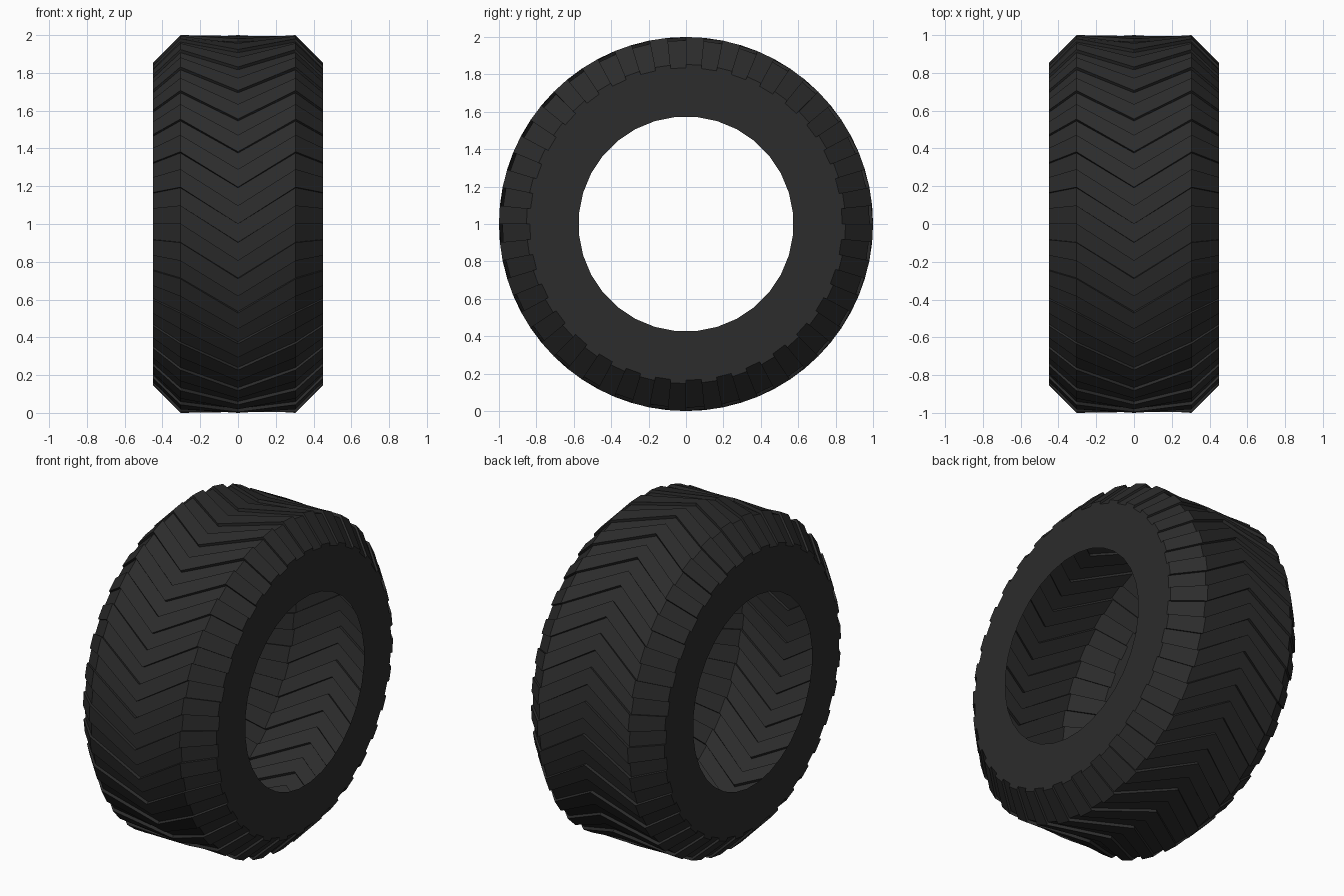
import bpy, bmesh
from math import sin, cos, pi

if "Cube" in bpy.data.objects:
    bpy.data.objects.remove(bpy.data.objects["Cube"])

PERIODS = 32
STEP = 2 * pi / PERIODS
DEPTH = 0.018
HOLE_R = 0.575
# tread cross-section: x, radius, rotation of the lug pattern (chevron)
PROFILE = [(-0.45, 0.853, 0), (-0.305, 1.0, 0), (0, 1.0, -STEP),
           (0.305, 1.0, 0), (0.45, 0.853, 0)]

bm = bmesh.new()


def point(x, r, a):
    return bm.verts.new((x, -r * cos(a), 1 + r * sin(a)))


def tread_ring(x, r, shift):
    """Stepped ring: one raised lug and one groove per period."""
    ring = []
    for k in range(PERIODS):
        a = k * STEP + shift
        for t, d in ((0, 0), (0.5, 0), (0.5, DEPTH), (1, DEPTH)):
            ring.append(point(x, r - d, a + t * STEP))
    return ring


# chevron tread and shoulders
rings = [tread_ring(*p) for p in PROFILE]
n = PERIODS * 4
for a, b in zip(rings, rings[1:]):
    for i in range(n):
        j = (i + 1) % n
        bm.faces.new((a[i], b[i], b[j], a[j]))

# flat sidewalls with an open rim hole
for ring, x in ((rings[0], -0.45), (rings[-1], 0.45)):
    hole = [point(x, HOLE_R, (k + 0.5) * STEP) for k in range(PERIODS)]
    for k in range(PERIODS):
        outer = [ring[(4 * k + 2 + i) % n] for i in range(5)]
        bm.faces.new(outer + [hole[(k + 1) % PERIODS], hole[k]])

bmesh.ops.recalc_face_normals(bm, faces=bm.faces)
# make sure the normals of the open shell point outwards
f = max(bm.faces, key=lambda f: f.calc_center_median().x)
if f.normal.x < 0:
    bmesh.ops.reverse_faces(bm, faces=bm.faces)

mesh = bpy.data.meshes.new("tire")
bm.to_mesh(mesh)
bm.free()
tire = bpy.data.objects.new("tire", mesh)
bpy.context.collection.objects.link(tire)

rubber = bpy.data.materials.new("black_rubber")
rubber.diffuse_color = (0.025, 0.025, 0.025, 1)
rubber.use_nodes = True
rubber.node_tree.nodes["Principled BSDF"].inputs["Base Color"].default_value = rubber.diffuse_color
mesh.materials.append(rubber)
